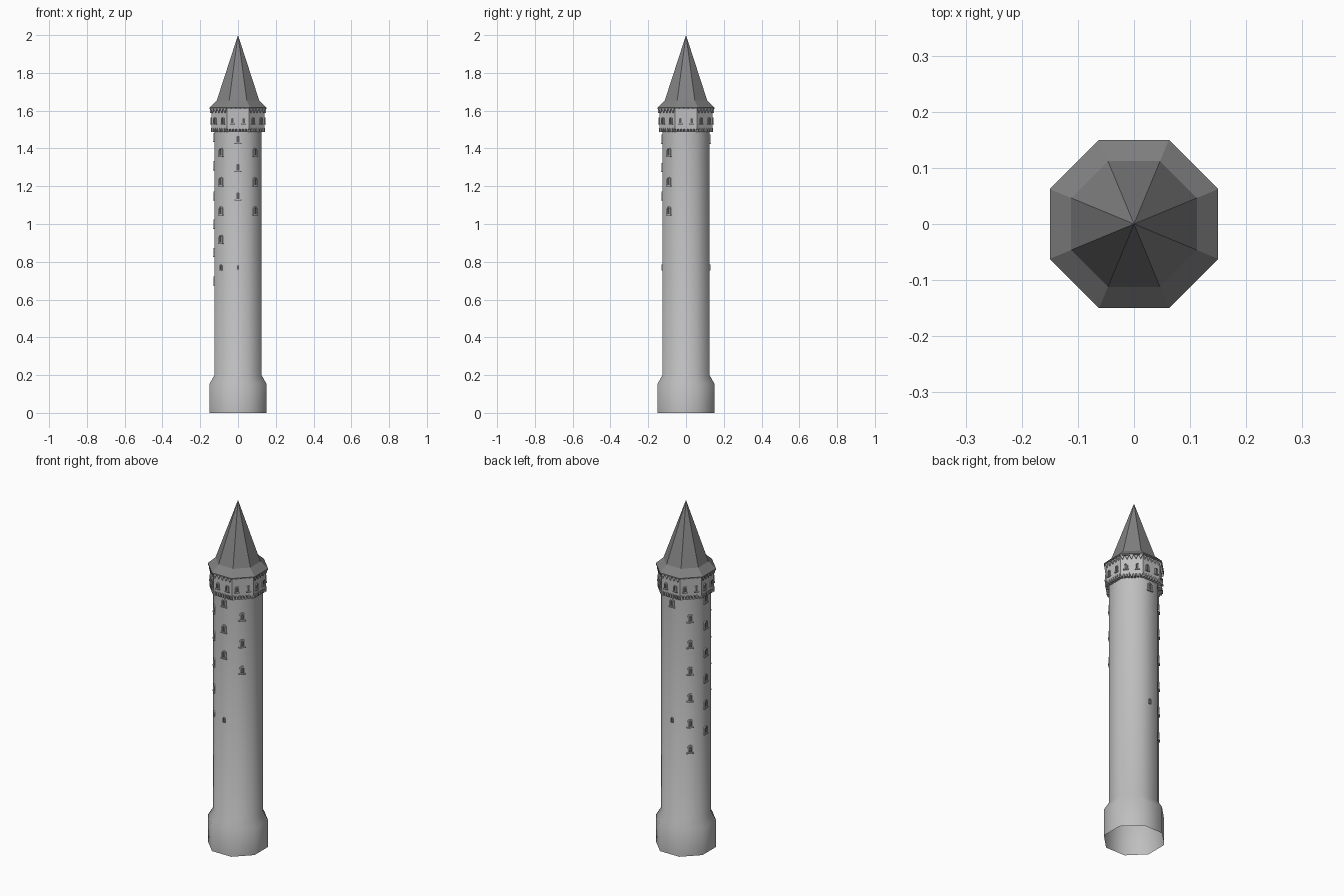
import bpy, bmesh, math
from mathutils import Vector

if "Cube" in bpy.data.objects:
    bpy.data.objects.remove(bpy.data.objects["Cube"])

SIDES = 8
STEP = math.tau / SIDES
CORNER = 1 / math.cos(STEP / 2)


def material(name, v):
    m = bpy.data.materials.new(name)
    m.diffuse_color = (v, v, v, 1)
    m.use_nodes = True
    m.node_tree.nodes["Principled BSDF"].inputs["Base Color"].default_value = m.diffuse_color
    return m


stone = material("pale stone", 0.52)
slate = material("grey slate", 0.22)
dark = material("dark glass", 0.12)


def finish(name, bm, mats, smooth=False):
    mesh = bpy.data.meshes.new(name)
    bm.to_mesh(mesh)
    bm.free()
    for m in mats:
        mesh.materials.append(m)
    for p in mesh.polygons:
        p.use_smooth = smooth
    ob = bpy.data.objects.new(name, mesh)
    bpy.context.collection.objects.link(ob)
    return ob


def octagon(name, profile, mat, smooth=False):
    """Stack octagon rings from (apothem, z) pairs; apothem 0 is a tip."""
    bm = bmesh.new()
    rings = []
    for a, z in profile:
        if a == 0:
            rings.append([bm.verts.new((0, 0, z))] * SIDES)
        else:
            rings.append([bm.verts.new((a * CORNER * math.cos((i + .5) * STEP),
                                        a * CORNER * math.sin((i + .5) * STEP), z))
                          for i in range(SIDES)])
    for low, up in zip(rings, rings[1:]):
        for i in range(SIDES):
            j = (i + 1) % SIDES
            loop = [low[i], low[j], up[j], up[i]]
            bm.faces.new(list(dict.fromkeys(loop)))
    return finish(name, bm, [mat], smooth)


def on_side(side, u, z, d):
    """Point on a tower side: u across, z up, d out from the axis."""
    a = side * STEP
    return Vector((d * math.cos(a) - u * math.sin(a),
                   d * math.sin(a) + u * math.cos(a), z))


def prism(bm, side, outline, d0, d1, mat=0):
    """Extrude a counter-clockwise (u, z) outline outwards from d0 to d1."""
    back = [bm.verts.new(on_side(side, u, z, d0)) for u, z in outline]
    front = [bm.verts.new(on_side(side, u, z, d1)) for u, z in outline]
    bm.faces.new(front).material_index = mat
    for i in range(len(outline)):
        j = (i + 1) % len(outline)
        bm.faces.new((back[i], back[j], front[j], front[i])).material_index = mat


def box(bm, side, u, z, w, h, d0, d1):
    prism(bm, side, [(u - w / 2, z - h / 2), (u + w / 2, z - h / 2),
                     (u + w / 2, z + h / 2), (u - w / 2, z + h / 2)], d0, d1)


def arch(u, z, w, h):
    """Round-headed outline centred on (u, z)."""
    r = w / 2
    spring = z + h / 2 - r
    pts = [(u - r, z - h / 2), (u + r, z - h / 2)]
    return pts + [(u + r * math.cos(t * math.pi / 6), spring + r * math.sin(t * math.pi / 6))
                  for t in range(7)]


def window(bm, side, u, z, w, h, d, sill=True):
    """Dark pane inside a raised arched frame, with an optional sill."""
    rim = w * 0.2
    outer = arch(u, z, w, h)
    inner = arch(u, z, w - 2 * rim, h - 2 * rim)
    prism(bm, side, inner, d - .002, d + .001, 1)
    depth = .006
    rows = [[bm.verts.new(on_side(side, p[0], p[1], dd)) for p in line]
            for line, dd in ((outer, d - .002), (outer, d + depth),
                             (inner, d + depth), (inner, d))]
    n = len(outer)
    for a, b in zip(rows, rows[1:]):
        for i in range(n):
            j = (i + 1) % n
            bm.faces.new((a[i], a[j], b[j], b[i]))
    if sill:
        box(bm, side, u, z - h / 2, w * 1.3, .006, d - .002, d + .008)


# Plinth and shaft, open underneath
octagon("tower_shaft", [(.15, 0), (.15, .155), (.125, .2), (.125, 1.5)], stone, True)

# Overhanging gallery and roof
octagon("gallery", [(.125, 1.49), (.14, 1.503), (.14, 1.615)], stone)
octagon("roof", [(.135, 1.61), (.15, 1.61), (.15, 1.617), (.112, 1.655), (0, 2)], slate)

# Shaft windows; side 0 faces +x, counting anticlockwise
columns = {
    6: [1.45, 1.30, 1.15],
    5: [1.38, 1.225, 1.07, .92],
    7: [1.38, 1.225, 1.07],
    4: [1.46, 1.31, 1.15, 1.0, .85, .70],
    3: [1.37, 1.22, 1.065, .91, .76, .61],
    2: [1.45],
}
bm = bmesh.new()
for side, heights in columns.items():
    for z in heights:
        window(bm, side, 0, z, .028, .046, .125)
for side in (2, 5, 6):
    window(bm, side, 0, .77, .016, .03, .125, False)
finish("shaft_windows", bm, [stone, dark])

# Gallery windows, two on each side
bm = bmesh.new()
for side in range(SIDES):
    for u in (-.03, .03):
        window(bm, side, u, 1.547, .02, .036, .14)
finish("gallery_windows", bm, [stone, dark])

# Corbels under the gallery
bm = bmesh.new()
for side in range(SIDES):
    for i in range(-3, 4):
        box(bm, side, i * .0165, 1.498, .009, .022, .124, .144)
finish("corbels", bm, [stone])

# Pointed teeth below the eaves
bm = bmesh.new()
for side in range(SIDES):
    for i in range(-2, 3):
        u = i * .0235
        prism(bm, side, [(u, 1.588), (u + .01, 1.611), (u - .01, 1.611)], .139, .147)
finish("eave_teeth", bm, [stone])
